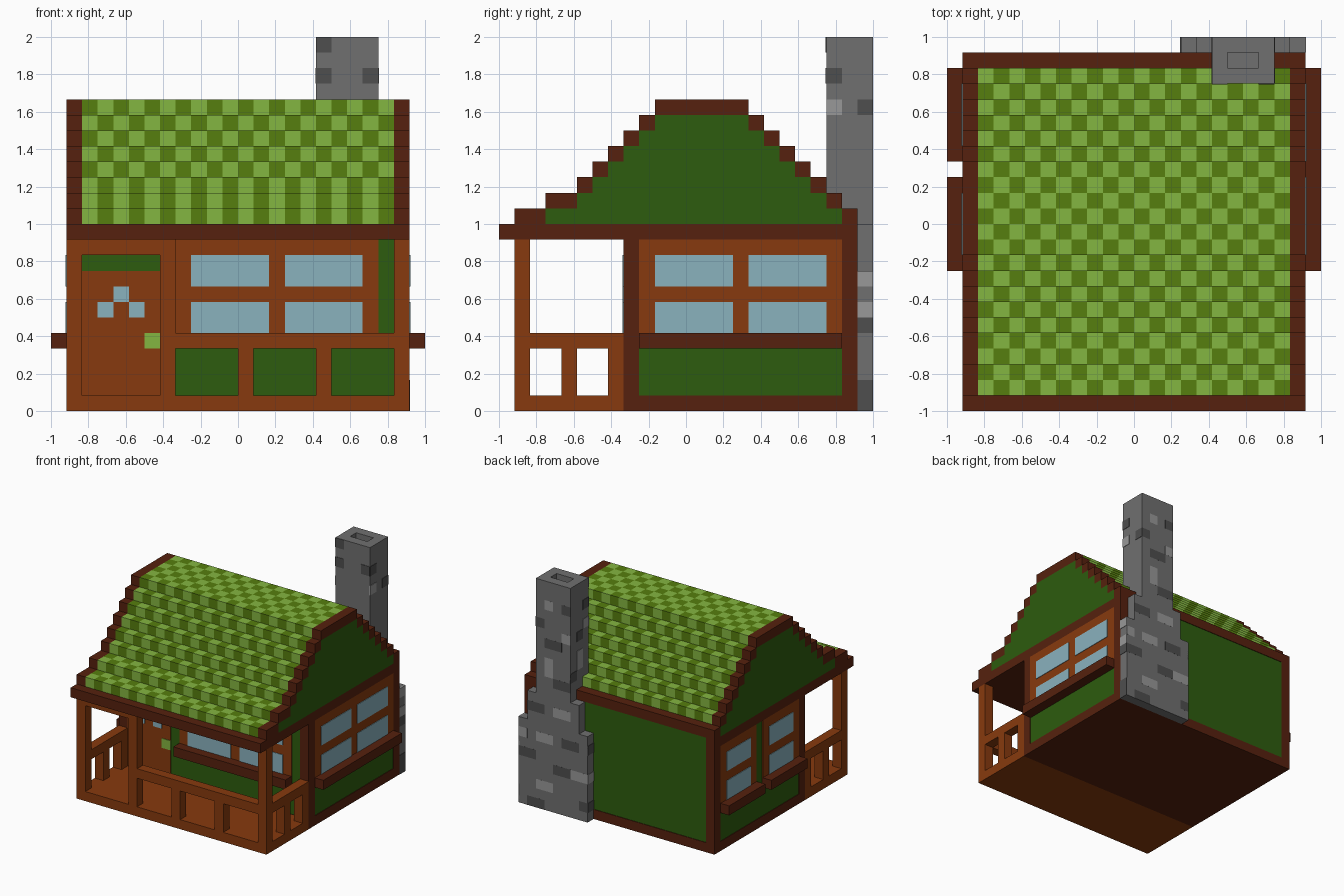
import bpy, bmesh

cube = bpy.data.objects.get("Cube")
if cube:
    bpy.data.objects.remove(cube, do_unlink=True)

U = 1 / 12          # one building block
E = 0.06            # thickness of painted plates, in blocks


def material(name, r, g, b):
    lin = [((c / 255 + 0.055) / 1.055) ** 2.4 for c in (r, g, b)] + [1]
    m = bpy.data.materials.new(name)
    m.use_nodes = True
    m.diffuse_color = lin
    m.node_tree.nodes["Principled BSDF"].inputs["Base Color"].default_value = lin
    return m


ORANGE = material("orange wood", 135, 58, 14)
BROWN = material("dark brown wood", 86, 33, 14)
GREEN = material("wall green", 45, 92, 14)
LIME = material("light roof green", 132, 182, 65)
MOSS = material("dark roof green", 86, 126, 14)
GLASS = material("window glass", 138, 178, 190)
STONE = material("stone grey", 112, 112, 112)
STONE_DARK = material("dark stone", 78, 78, 78)
STONE_LIGHT = material("light stone", 152, 152, 152)


def finish(name, bm, *mats):
    mesh = bpy.data.meshes.new(name)
    bm.to_mesh(mesh)
    bm.free()
    for m in mats:
        mesh.materials.append(m)
    bpy.context.collection.objects.link(bpy.data.objects.new(name, mesh))


def boxes(name, mat, *spans):
    """One object from boxes given in blocks as (x0, x1, y0, y1, z0, z1)."""
    bm = bmesh.new()
    for x0, x1, y0, y1, z0, z1 in spans:
        for v in bmesh.ops.create_cube(bm, size=1)["verts"]:
            v.co = ((x1 if v.co.x > 0 else x0) * U,
                    (y1 if v.co.y > 0 else y0) * U,
                    (z1 if v.co.z > 0 else z0) * U)
    finish(name, bm, mat)


def both(*spans):
    """The spans plus their mirror images across x."""
    return [*spans, *[(-s[1], -s[0], *s[2:]) for s in spans]]


# House body: floor, green core, corner posts and bands
boxes("house_floor", BROWN, (-11, 11, -4, 11, 0, 1))
boxes("house_walls", GREEN, (-11 + E, 11 - E, -4 + E, 11 - E, 1, 12))
boxes("corner_posts", BROWN, *both((10, 11, -4, -3, 1, 11), (10, 11, 10, 11, 1, 12)))
boxes("side_bands", BROWN, *both((10, 11, -4, 10, 11, 12)))

# Porch: deck, posts, railings, entrance beam and ceiling
boxes("porch_deck", ORANGE, (-11, 11, -11, -4, 0, 1))
boxes("porch_posts", ORANGE, *both((10, 11, -11, -10, 1, 11)), (-5, -4, -11, -10, 1, 11))
boxes("entrance_beam", ORANGE, (-10, -5, -11, -10, 10, 11))
boxes("front_railing", ORANGE, (-4, 10, -11, -10, 4, 5),
      (0, 1, -11, -10, 1, 4), (5, 6, -11, -10, 1, 4))
boxes("side_railings", ORANGE, *both((10, 11, -10, -4, 4, 5),
      (10, 11, -8, -7, 1, 4), (10, 11, -5, -4, 1, 4)))
boxes("porch_ceiling", BROWN, (-11, 11, -12, -4, 11, 12))

# Door with three small panes and a knob
boxes("door", ORANGE, (-10, -5, -4, -3.5, 1, 9))
boxes("door_panes", GLASS, *[(x, x + 1, -4 - E, -3.9, z, z + 1)
                             for x, z in ((-9, 6), (-8, 7), (-7, 6))])
boxes("door_knob", LIME, (-6, -5, -4 - E, -3.9, 4, 5))


# Windows: (wall, frame start, frame end, pane columns)
def window(name, wall, a, b, panes):
    def place(p0, p1, out, z0, z1):
        if wall == "front":
            return (p0, p1, -4 - out, -3.5, z0, z1)
        if wall == "left":
            return (10.5, 11 + out, p0, p1, z0, z1)
        return (-11 - out, -10.5, p0, p1, z0, z1)
    boxes(name + "_frame", ORANGE, place(a, b, 0, 5, 11))
    boxes(name + "_glass", GLASS, *[place(p, q, E, z, z + 2)
                                    for p, q in panes for z in (5, 8)])
    boxes(name + "_sill", BROWN, place(a, b, 1, 4, 5))


window("front_window", "front", -4, 9, [(-3, 2), (3, 8)])
window("left_window", "left", -3, 10, [(-2, 3), (4, 9)])
window("right_front_window", "right", -3, 3, [(-2, 2)])
window("right_back_window", "right", 4, 10, [(5, 9)])

# Stepped roof: y range of each layer, from z = 12 upwards
LO = [-11, -9, -7, -6, -5, -4, -3, -2]
HI = [11, 10, 9, 8, 7, 6, 5, 4]

# Roof tiles: one face per block on risers and treads, chequered
bm = bmesh.new()


def tile(x, y, corners):
    f = bm.faces.new([bm.verts.new((px * U, py * U, pz * U)) for px, py, pz in corners])
    f.material_index = (x + y) % 2


for x in range(-10, 10):
    for i, (lo, hi) in enumerate(zip(LO, HI)):
        z, t = 12 + i, 13 + i
        tile(x, lo, [(x, lo, z), (x + 1, lo, z), (x + 1, lo, t), (x, lo, t)])
        if i:
            tile(x, hi - 1, [(x + 1, hi, z), (x, hi, z), (x, hi, t), (x + 1, hi, t)])
        if i == 7:
            treads = list(range(lo, hi))
        else:
            treads = list(range(lo, LO[i + 1]))
            if i:
                treads += list(range(HI[i + 1], hi))
        for y in treads:
            tile(x, y, [(x, y, t), (x + 1, y, t), (x + 1, y + 1, t), (x, y + 1, t)])
bmesh.ops.remove_doubles(bm, verts=bm.verts, dist=1e-5)
finish("roof_tiles", bm, MOSS, LIME)

# Gables: green infill with stepped brown edging
infill, edging = [], [(10, 11, -2, 4, 19, 20)]
for i in range(7):
    z = 12 + i
    infill.append((10, 11, LO[i + 1], HI[i + 1], z, z + 1))
    edging += [(10, 11, LO[i], LO[i + 1], z, z + 1),
               (10, 11, HI[i + 1], HI[i], z, z + 1)]
boxes("gable_walls", GREEN, *both(*infill))
boxes("roof_edging", BROWN, *both(*edging))
boxes("back_eave", BROWN, (-10, 10, 10, 11, 12, 13))

# Chimney: wide base, shoulder, hollow-topped stack
boxes("chimney_base", STONE, (3, 11, 11, 12, 0, 9), (4, 10, 11, 12, 9, 12))
boxes("chimney_stack", STONE, (5, 9, 9, 12, 12, 23), (5, 6, 9, 12, 23, 24),
      (8, 9, 9, 12, 23, 24), (6, 8, 9, 10, 23, 24), (6, 8, 11, 12, 23, 24))

# Odd stones as thin plates, (start, end, z0, z1) on each chimney face
T = 0.04


def stones(name, mat, back=(), front=(), left=(), right=(), base_left=(), base_right=()):
    spans = [(a, b, 12 - T, 12, c, d) for a, b, c, d in back]
    spans = [(a, b, 11.9, 12 + T / 8, c, d) for a, b, _, _, c, d in spans]
    spans += [(a, b, 9 - T, 9.1, c, d) for a, b, c, d in front]
    spans += [(8.9, 9 + T, a, b, c, d) for a, b, c, d in left]
    spans += [(5 - T, 5.1, a, b, c, d) for a, b, c, d in right]
    spans += [(10.9, 11 + T, 11, 12, c, d) for c, d in base_left]
    spans += [(3 - T, 3.1, 11, 12, c, d) for c, d in base_right]
    boxes(name, mat, *spans)


stones("dark_stones", STONE_DARK,
       back=[(5, 6, 21, 22), (8, 9, 19, 20), (6, 8, 17, 18), (5, 7, 13, 14),
             (8, 10, 10, 11), (4, 6, 7, 8), (5, 7, 4, 5), (9, 11, 5, 6), (3, 4, 1, 2),
             (8, 10, 0, 1)],
       front=[(5, 6, 23, 24), (5, 6, 21, 22), (8, 9, 21, 22)],
       left=[(9, 10, 21, 22), (11, 12, 19, 20)],
       right=[(9, 10, 21, 22), (10, 11, 18, 19), (11, 12, 14, 15)],
       base_left=[(0, 2), (5, 6)], base_right=[(1, 2), (7, 8)])
stones("light_stones", STONE_LIGHT,
       back=[(7, 8, 21, 22), (5, 6, 18, 19), (7, 8, 14, 16), (5, 7, 10, 11),
             (7, 9, 7, 8), (3, 5, 4, 5), (7, 9, 2, 3), (10, 11, 7, 8)],
       left=[(9, 10, 19, 20)], right=[(10, 11, 15, 17), (9, 10, 19, 20)],
       base_left=[(6, 7), (8, 9)], base_right=[(4, 5)])
